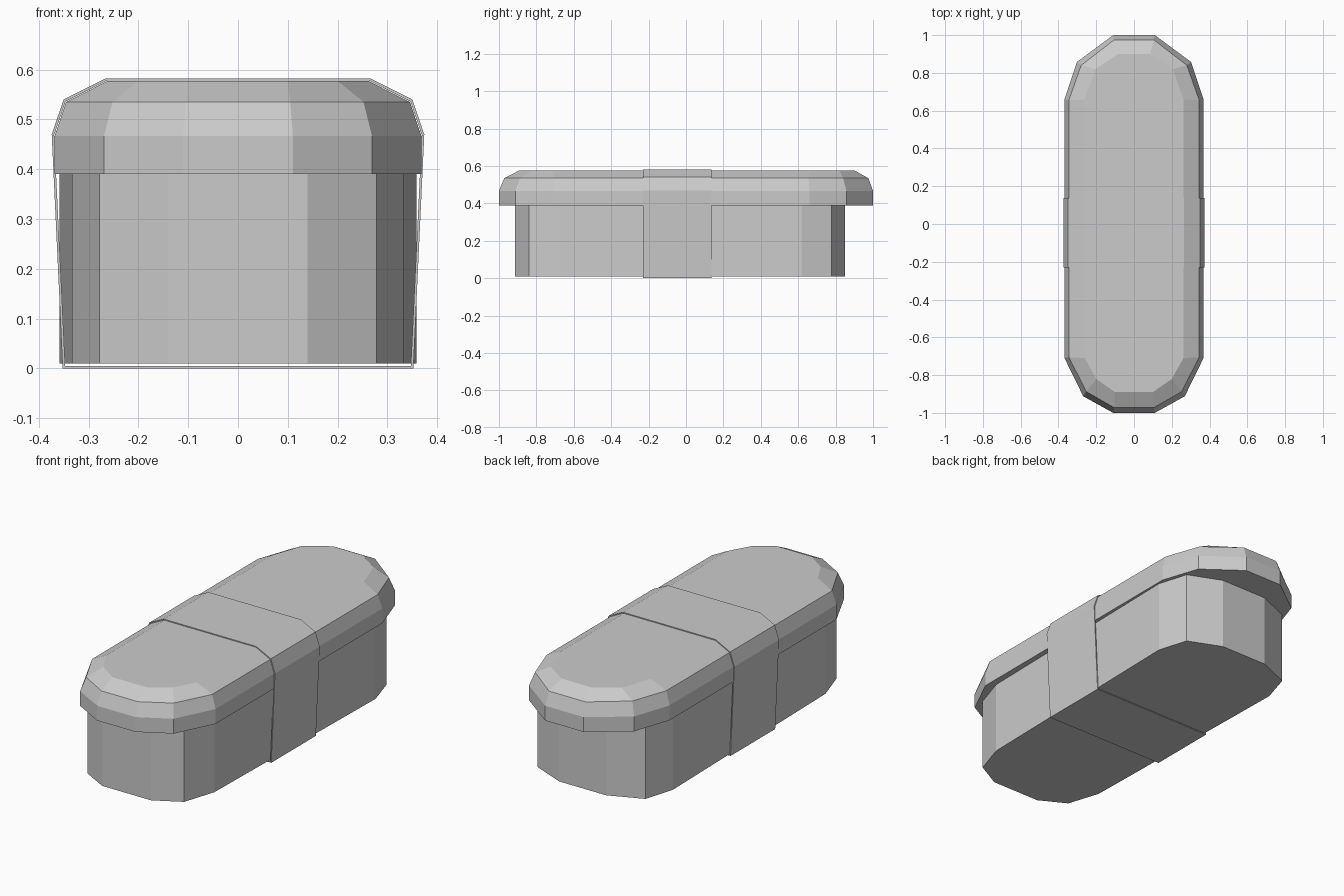
import bpy
import bmesh

cube = bpy.data.objects.get("Cube")
if cube:
    bpy.data.objects.remove(cube, do_unlink=True)

grey = bpy.data.materials.new("plain_grey")
grey.use_nodes = True
colour = (0.6, 0.6, 0.6, 1)
grey.diffuse_color = colour
grey.node_tree.nodes["Principled BSDF"].inputs["Base Color"].default_value = colour


def mirrored(half):
    """Closed loop from the points of its +x half."""
    return half + [(-x, v) for x, v in reversed(half)]


def loft(name, rings, closed=False):
    """Skin equal-length rings; cap the ends or join last to first."""
    bm = bmesh.new()
    loops = [[bm.verts.new(p) for p in ring] for ring in rings]
    pairs = list(zip(loops, loops[1:]))
    if closed:
        pairs.append((loops[-1], loops[0]))
    else:
        bm.faces.new(loops[0])
        bm.faces.new(loops[-1])
    for a, b in pairs:
        n = len(a)
        for i in range(n):
            j = (i + 1) % n
            bm.faces.new((a[i], a[j], b[j], b[i]))
    bmesh.ops.recalc_face_normals(bm, faces=bm.faces)
    mesh = bpy.data.meshes.new(name)
    bm.to_mesh(mesh)
    bm.free()
    mesh.materials.append(grey)
    obj = bpy.data.objects.new(name, mesh)
    bpy.context.collection.objects.link(obj)
    return obj


def level(half, z):
    return [(x, y, z) for x, y in mirrored(half)]


# Box body, slightly narrower toward the front
body = [(0.14, -0.915), (0.278, -0.84), (0.333, -0.67),
        (0.358, 0.62), (0.31, 0.777), (0.135, 0.85)]
loft("box_body", [level(body, 0.01), level(body, 0.4)])

# Overhanging lid with a two-step bevelled edge
rim = [(0.11, -1), (0.269, -0.912), (0.368, -0.71),
       (0.368, 0.66), (0.302, 0.858), (0.11, 1)]
shoulder = [(0.105, -0.972), (0.252, -0.888), (0.345, -0.705),
            (0.345, 0.655), (0.28, 0.84), (0.105, 0.975)]
crown = [(0.1, -0.89), (0.2, -0.82), (0.262, -0.71),
         (0.262, 0.66), (0.205, 0.82), (0.085, 0.9)]
loft("lid", [level(rim, 0.39), level(rim, 0.467),
             level(shoulder, 0.535), level(crown, 0.577)])

# Thin band wrapped around the middle
outer = [(0.352, 0), (0.374, 0.47), (0.35, 0.54), (0.266, 0.582)]
inner = [(0.347, 0.005), (0.369, 0.469), (0.346, 0.536), (0.265, 0.577)]


def section(half, y):
    return [(x, y, z) for x, z in mirrored(half)]


front, back = -0.23, 0.137
loft("band", [section(outer, front), section(outer, back),
              section(inner, back), section(inner, front)], closed=True)
